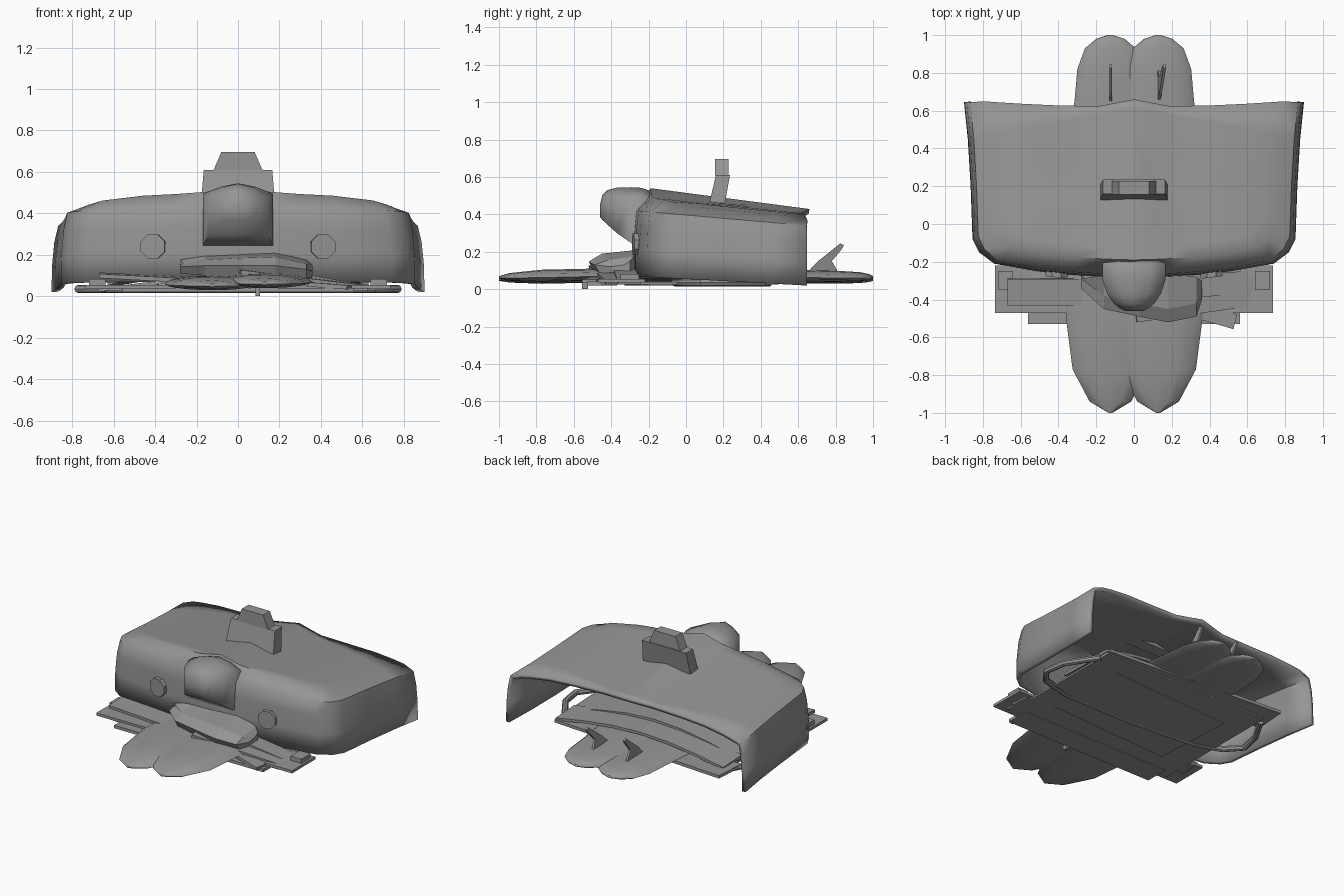
import bpy, bmesh, math
from mathutils import Matrix, Vector, Euler

if "Cube" in bpy.data.objects:
    bpy.data.objects.remove(bpy.data.objects["Cube"])

GREY = (0.3, 0.3, 0.3, 1)
mat = bpy.data.materials.new("plain grey")
mat.use_nodes = True
mat.diffuse_color = GREY
mat.node_tree.nodes["Principled BSDF"].inputs["Base Color"].default_value = GREY


def finish(bm, name, smooth=None):
    bmesh.ops.remove_doubles(bm, verts=bm.verts[:], dist=0.0005)
    bmesh.ops.recalc_face_normals(bm, faces=bm.faces[:])
    mesh = bpy.data.meshes.new(name)
    bm.to_mesh(mesh)
    bm.free()
    ob = bpy.data.objects.new(name, mesh)
    bpy.context.collection.objects.link(ob)
    mesh.materials.append(mat)
    if smooth:
        bpy.ops.object.select_all(action="DESELECT")
        ob.select_set(True)
        bpy.context.view_layer.objects.active = ob
        bpy.ops.object.shade_smooth_by_angle(angle=math.radians(smooth))
    return ob


def loft(name, rings, closed=True, caps=True, smooth=None):
    bm = bmesh.new()
    rows = [[bm.verts.new(p) for p in r] for r in rings]
    n = len(rows[0])
    for a, b in zip(rows, rows[1:]):
        for i in range(n if closed else n - 1):
            j = (i + 1) % n
            bm.faces.new((a[i], a[j], b[j], b[i]))
    if caps:
        bm.faces.new(rows[0])
        bm.faces.new(rows[-1])
    return finish(bm, name, smooth)


def box(name, size, loc, rot=(0, 0, 0)):
    bm = bmesh.new()
    turn = Euler([math.radians(a) for a in rot]).to_matrix().to_4x4()
    m = Matrix.Translation(loc) @ turn @ Matrix.Diagonal((*size, 1))
    bmesh.ops.create_cube(bm, size=1, matrix=m)
    return finish(bm, name)


def prism(name, pts, x0, x1, lean=0):
    # side outline in y and z, given thickness along x
    z0 = pts[0][1]
    return loft(name, [[(x + lean * (z - z0), y, z) for y, z in pts] for x in (x0, x1)])


# Canopy: U-shaped outline stacked upwards, then drawn in across the roof
def roof_z(x, y):
    x = abs(x)
    drop = 0.24 * x if x < 0.17 else 0.041 + 0.04 * (x - 0.17)
    drop += 0.05 * max(0, (x - 0.5) / 0.3) ** 2
    f = max(0, y + 0.23) / 0.88
    return 0.545 - drop * (1 - 0.45 * f) - 0.115 * f


HALF = [(0, -0.285), (0.17, -0.28), (0.34, -0.27), (0.52, -0.25), (0.74, -0.21), (0.82, -0.15),
        (0.855, -0.08), (0.865, 0.2), (0.88, 0.45), (0.9, 0.645)]
outline = [(-x, y) for x, y in HALF[:0:-1]] + HALF


def wall_ring(level, draw):
    ring = []
    for x, y in outline:
        f = (y + 0.285) / 0.93
        low, top = 0.07 - 0.05 * f, 0.42 - 0.08 * f
        px = x * (1 - draw * 0.06)
        py = 0.645 - (0.645 - y) * (1 - draw * 0.03)
        ring.append((px, py, low + (top - low) * level))
    return ring


def roof_ring(s):
    ring = []
    for x, y in outline:
        px, py = x * s, 0.645 - (0.645 - y) * (0.15 + 0.85 * s)
        if y > 0.64:
            py = 0.62 + 0.03 * (abs(px) / 0.8) ** 2 + 0.04 * max(0, 1 - abs(px) / 0.2)
        ring.append((px, py, roof_z(px, py)))
    return ring


rings = [wall_ring(0, 0), wall_ring(0.4, 0.05), wall_ring(0.75, 0.25), wall_ring(1, 0.6)]
rings += [roof_ring(s) for s in (0.88, 0.8, 0.65, 0.45, 0.21, 0.1, 0)]
canopy = loft("canopy", rings, closed=False, caps=False, smooth=50)
solid = canopy.modifiers.new("thickness", "SOLIDIFY")
solid.thickness = 0.025
solid.offset = -1

# Nose: drooping snout on the front wall
nose = []
for y, w, low, side, top in [(-0.16, 0.165, 0.25, 0.46, 0.515), (-0.24, 0.168, 0.245, 0.495, 0.542),
                             (-0.29, 0.168, 0.245, 0.495, 0.545), (-0.37, 0.142, 0.3, 0.49, 0.543),
                             (-0.42, 0.108, 0.345, 0.47, 0.53), (-0.447, 0.075, 0.37, 0.45, 0.505),
                             (-0.46, 0.05, 0.385, 0.43, 0.45)]:
    nose.append([(-w, y, low), (-w, y, side), (-w / 2, y, (side + 2 * top) / 3), (0, y, top),
                 (w / 2, y, (side + 2 * top) / 3), (w, y, side), (w, y, low)])
loft("nose", nose, smooth=75)

# Eyes: thin octagonal discs
for side, label in ((1, "left"), (-1, "right")):
    bm = bmesh.new()
    m = (Matrix.Translation((side * 0.41, -0.268, 0.24)) @ Matrix.Rotation(side * 0.12, 4, "Z")
         @ Matrix.Rotation(math.pi / 2, 4, "X") @ Matrix.Rotation(math.pi / 8, 4, "Z"))
    bmesh.ops.create_cone(bm, cap_ends=True, segments=8, radius1=0.063, radius2=0.063,
                          depth=0.03, matrix=m)
    finish(bm, label + "_eye")


# Roof block: leaning base with a tapered cap
def slab(w, y0, y1, z):
    return [(-w, y0, z), (w, y0, z), (w, y1, z), (-w, y1, z)]


loft("roof_block", [slab(0.18, 0.12, 0.205, 0.44), slab(0.165, 0.16, 0.235, 0.61)])
loft("roof_cap", [slab(0.118, 0.155, 0.228, 0.608), slab(0.08, 0.155, 0.228, 0.697)])

# Two long boards, pointed in front and rounded behind, with a swept fin each
SHAPE = [(-1, 0.01, 0.05), (-0.94, 0.11, 0.05), (-0.77, 0.2, 0.052), (-0.5, 0.235, 0.058),
         (0, 0.24, 0.06), (0.45, 0.215, 0.058), (0.65, 0.19, 0.052), (0.82, 0.175, 0.05),
         (0.93, 0.135, 0.05), (0.98, 0.075, 0.05), (1, 0.015, 0.05)]
FIN = [(0.64, 0.08), (0.7, 0.145), (0.825, 0.245), (0.845, 0.235), (0.83, 0.21), (0.78, 0.15),
       (0.82, 0.08)]
for cx, lift, label, lean in ((-0.125, 0, "right", 0), (0.128, 0.01, "left", 0.2)):
    board = []
    for y, w, mid in SHAPE:
        t = 0.008 + 0.034 * min(1, w / 0.2)
        board.append([(cx + w * math.cos(a), y,
                       mid + lift + math.sin(a) * (t if math.sin(a) > 0 else t * 0.55))
                      for a in [k * math.tau / 12 for k in range(12)]])
    loft(label + "_board", board, smooth=45)
    prism(label + "_fin", FIN, cx - 0.006, cx + 0.008, lean)

# Flat deck and loose planks under the canopy
PLANKS = [
    ("deck", (1.25, 0.95, 0.012), (0, 0.02, 0.032), (0, 0, 0)),
    ("centre_panel", (0.9, 0.56, 0.008), (0, 0.05, 0.023), (0, 0, 3)),
    ("front_beam", (1.12, 0.16, 0.02), (0, -0.45, 0.03), (0, 0, 0)),
    ("wide_plank", (1.47, 0.25, 0.018), (0, -0.345, 0.045), (0, 0, 0)),
    ("rear_plank", (1.3, 0.22, 0.02), (-0.03, 0.45, 0.045), (0, 0, -4)),
    ("right_plank", (0.62, 0.14, 0.02), (-0.36, -0.36, 0.085), (3, 3, 0)),
    ("left_plank", (0.66, 0.15, 0.02), (0.33, -0.4, 0.08), (3, 7, 8)),
    ("cross_plank_a", (0.75, 0.12, 0.018), (0.3, -0.33, 0.1), (0, 10, 4)),
    ("cross_plank_b", (0.75, 0.12, 0.018), (-0.3, -0.3, 0.075), (0, -7, -5)),
    ("front_slat", (0.2, 0.08, 0.02), (0.44, -0.49, 0.05), (0, 4, -16)),
    ("inner_plank_c", (0.9, 0.14, 0.02), (0, 0.02, 0.12), (6, 0, 8)),
    ("peg", (0.02, 0.03, 0.04), (0.095, -0.54, 0.02), (0, 0, 0)),
]
for name, size, loc, rot in PLANKS:
    box(name, size, loc, rot)
for side, label in ((1, "left"), (-1, "right")):
    box(label + "_bracket", (0.08, 0.1, 0.035), (side * 0.68, -0.3, 0.065))

# Bowed sheets resting over the boards
for name, y0, y1, rise in (("rear_sheet", 0.3, 0.5, 0.075), ("middle_sheet", 0.08, 0.34, 0.1)):
    sheet = []
    for k in range(7):
        x = -0.63 + 0.21 * k
        z = 0.05 + rise * math.cos(x * 2.45)
        sheet.append([(x, y0, z), (x, y1, z - 0.01), (x, y1, z + 0.008), (x, y0, z + 0.018)])
    loft(name, sheet)

# Mouth: lumpy bolster below the nose
mouth = []
for x, front, back, low, top in [(-0.28, -0.34, -0.29, 0.11, 0.175), (-0.16, -0.45, -0.27, 0.1, 0.195),
                                 (0.03, -0.49, -0.26, 0.09, 0.205), (0.18, -0.52, -0.26, 0.085, 0.21),
                                 (0.33, -0.49, -0.28, 0.085, 0.175), (0.36, -0.4, -0.3, 0.09, 0.15)]:
    mouth.append([(x, back, low), (x, front + 0.03, low), (x, front, (low + top) / 2),
                  (x, front + 0.07, top - 0.02), (x, back, top)])
loft("mouth", mouth)

# Bent tube running beneath the deck
path = [(0.62, 0.42), (0.75, 0.22), (0.77, 0.08), (0.7, -0.01), (0.5, -0.06), (0, -0.06),
        (-0.5, -0.02), (-0.68, 0.04), (-0.77, 0.14), (-0.74, 0.28), (-0.64, 0.45)]
tube = []
for i, (x, y) in enumerate(path):
    a, b = path[max(i - 1, 0)], path[min(i + 1, len(path) - 1)]
    across = Vector((a[1] - b[1], b[0] - a[0], 0)).normalized()
    tube.append([Vector((x, y, 0.035)) + 0.02 * (math.cos(k * math.tau / 8) * across
                 + Vector((0, 0, math.sin(k * math.tau / 8)))) for k in range(8)])
loft("tube", tube, smooth=40)
